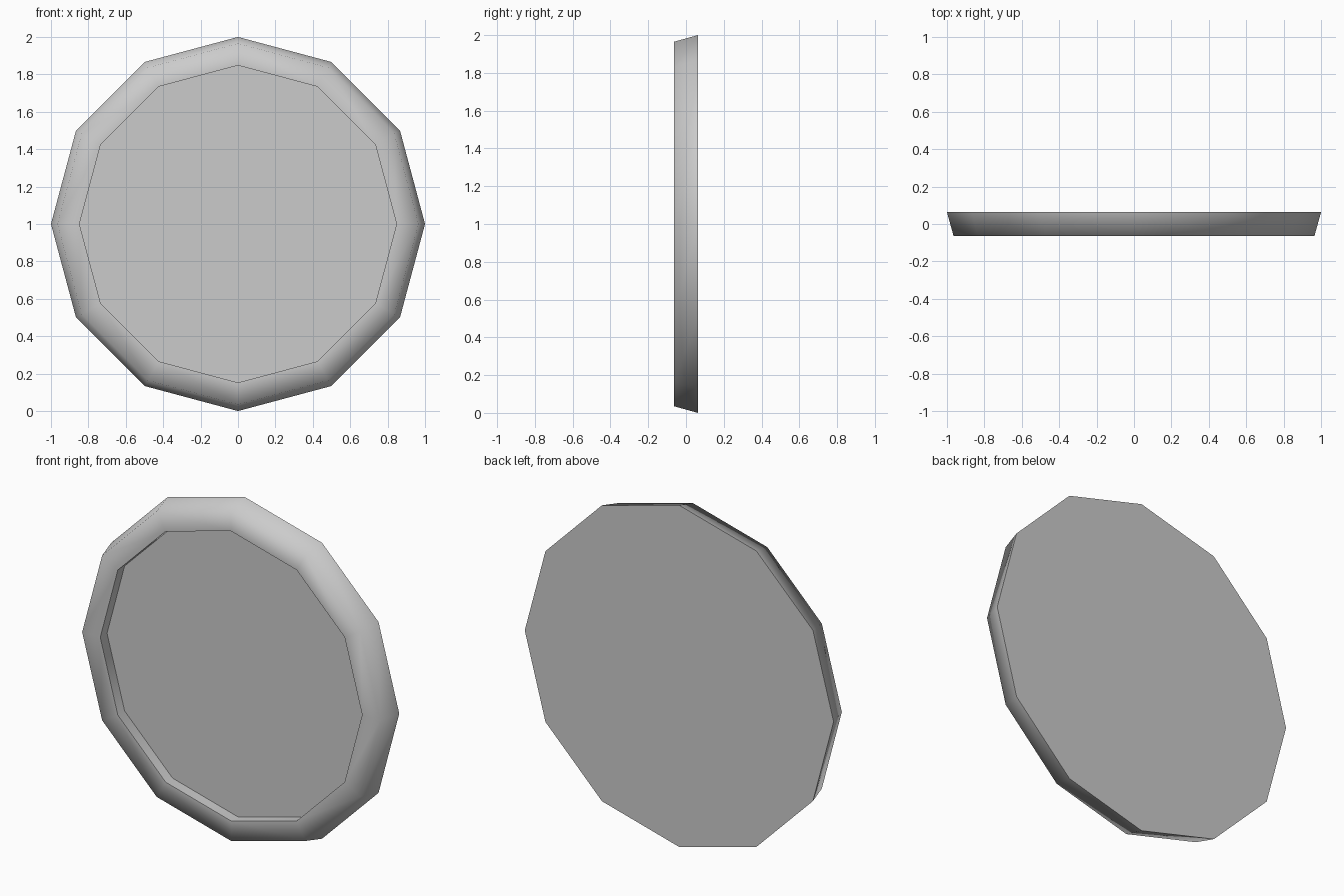
import bpy, bmesh, math

if "Cube" in bpy.data.objects:
    bpy.data.objects.remove(bpy.data.objects["Cube"])

SIDES = 12
CENTRE_Z = 1.0
# radius, y: floor, inner rim, outer front, back
PROFILE = [(0.848, 0.0), (0.848, -0.063), (0.965, -0.063), (1.0, 0.063)]
SHARP_RINGS = (0, 1, 3)

bm = bmesh.new()

# Rings of the dished disc
rings = []
for r, y in PROFILE:
    ring = []
    for i in range(SIDES):
        a = 2 * math.pi * i / SIDES
        ring.append(bm.verts.new((r * math.cos(a), y, CENTRE_Z + r * math.sin(a))))
    rings.append(ring)

# Inner wall, flat front rim and flared outer wall
for a, b in zip(rings, rings[1:]):
    for i in range(SIDES):
        j = (i + 1) % SIDES
        bm.faces.new((a[i], a[j], b[j], b[i])).smooth = True

# Recessed floor and flat back
bm.faces.new(rings[0])
bm.faces.new(rings[-1])
bmesh.ops.recalc_face_normals(bm, faces=bm.faces)

# Hard edges at the recess and back; the outer front edge stays soft
for k in SHARP_RINGS:
    for i in range(SIDES):
        bm.edges.get((rings[k][i], rings[k][(i + 1) % SIDES])).smooth = False

mesh = bpy.data.meshes.new("dished_disc")
bm.to_mesh(mesh)
bm.free()
bpy.context.collection.objects.link(bpy.data.objects.new("dished_disc", mesh))
